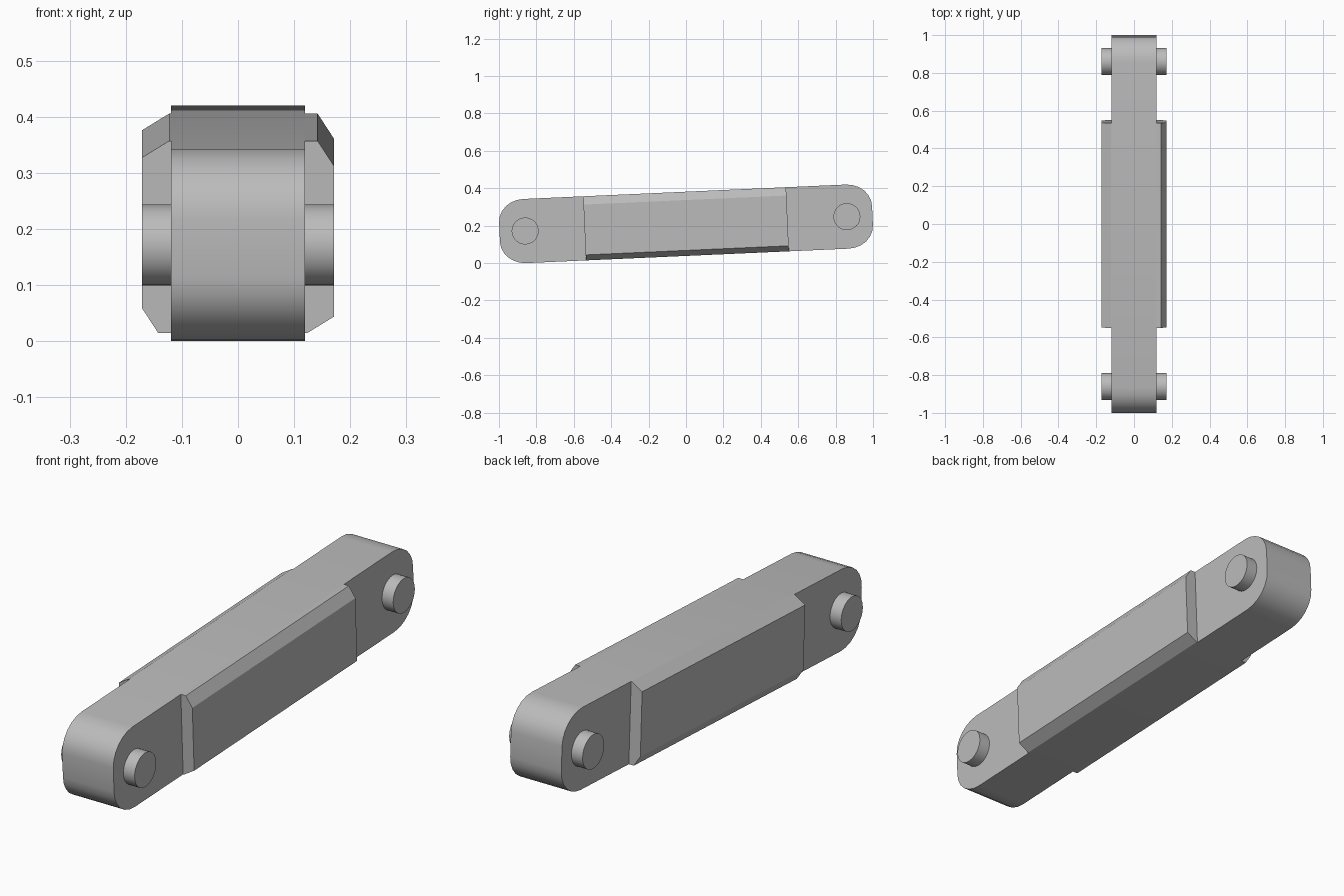
import bpy, bmesh, math
from mathutils import Vector

cube = bpy.data.objects.get("Cube")
if cube:
    bpy.data.objects.remove(cube, do_unlink=True)

TILT = 0.0447           # the link rises towards the back
CENTRE = Vector((0, 0, 0.21))
HALF_WIDTH = 0.119
HALF_HEIGHT = 0.1715

grey = bpy.data.materials.new("plain grey")
grey.use_nodes = True
grey.diffuse_color = (0.5, 0.5, 0.5, 1)
grey.node_tree.nodes["Principled BSDF"].inputs["Base Color"].default_value = grey.diffuse_color


def prism(name, points, direction):
    """Extrude a closed outline along a direction, then tilt it into place."""
    bm = bmesh.new()
    face = bm.faces.new([bm.verts.new(p) for p in points])
    new = bmesh.ops.extrude_face_region(bm, geom=[face])["geom"]
    verts = [g for g in new if isinstance(g, bmesh.types.BMVert)]
    bmesh.ops.translate(bm, verts=verts, vec=direction)
    bmesh.ops.recalc_face_normals(bm, faces=bm.faces)
    mesh = bpy.data.meshes.new(name)
    bm.to_mesh(mesh)
    bm.free()
    mesh.materials.append(grey)
    obj = bpy.data.objects.new(name, mesh)
    bpy.context.collection.objects.link(obj)
    obj.location = CENTRE
    obj.rotation_euler.x = TILT
    bpy.ops.object.select_all(action="DESELECT")
    obj.select_set(True)
    bpy.context.view_layer.objects.active = obj
    bpy.ops.object.shade_smooth_by_angle(angle=math.radians(30))
    return obj


# Main bar with rounded ends
ry, rz, steps = 0.135, 0.12, 6
outline = []
for quarter, (sy, sz) in enumerate([(1, 1), (-1, 1), (-1, -1), (1, -1)]):
    for i in range(steps + 1):
        a = (quarter + i / steps) * math.pi / 2
        outline.append((-HALF_WIDTH,
                        sy * (0.998 - ry) + ry * math.cos(a),
                        sz * (HALF_HEIGHT - rz) + rz * math.sin(a)))
prism("link_bar", outline, (2 * HALF_WIDTH, 0, 0))

# Side plates with uneven bevels, the right one turned half round from the left
section = [(HALF_WIDTH, HALF_HEIGHT), (0.142, HALF_HEIGHT), (0.171, 0.127),
           (0.171, -0.142), (0.123, -HALF_HEIGHT), (HALF_WIDTH, -HALF_HEIGHT)]
plate_half = 0.543
for side, s in (("left", 1), ("right", -1)):
    prism(f"{side}_side_plate",
          [(s * x, -plate_half, s * z) for x, z in section],
          (0, 2 * plate_half, 0))

# Pivot pins sticking out of both sides at each end
sides, radius = 32, 0.072
for end, y in (("front", -0.861), ("back", 0.861)):
    for side, s in (("left", 1), ("right", -1)):
        circle = []
        for i in range(sides):
            a = i * math.tau / sides
            circle.append((s * (HALF_WIDTH - 0.01),
                           y + radius * math.cos(a), radius * math.sin(a)))
        prism(f"{end}_{side}_pin", circle, (s * 0.062, 0, 0))
